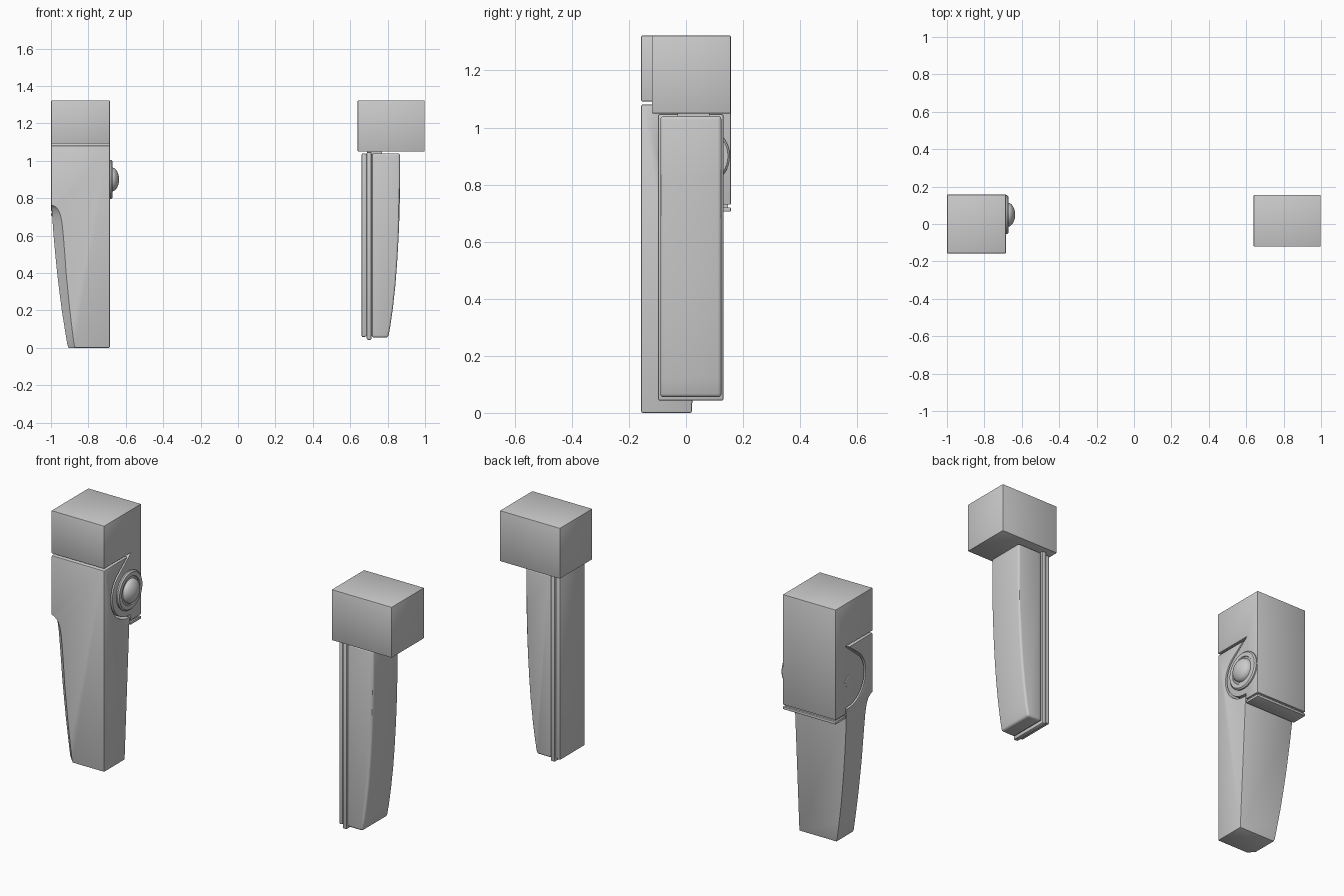
import bpy, bmesh, math
from math import sin, cos, radians
from mathutils import Vector

if "Cube" in bpy.data.objects:
    bpy.data.objects.remove(bpy.data.objects["Cube"])


def finish(name, bm, bevel=0.0, segments=2, cutter=None):
    """Mesh object with optional bevel and intersection, modifiers applied."""
    bmesh.ops.recalc_face_normals(bm, faces=bm.faces)
    me = bpy.data.meshes.new(name)
    bm.to_mesh(me)
    bm.free()
    ob = bpy.data.objects.new(name, me)
    bpy.context.collection.objects.link(ob)
    if bevel:
        m = ob.modifiers.new("bevel", 'BEVEL')
        m.width, m.segments = bevel, segments
        m.limit_method, m.angle_limit = 'ANGLE', radians(35)
    if cutter:
        m = ob.modifiers.new("shape", 'BOOLEAN')
        m.operation, m.solver, m.object = 'INTERSECT', 'EXACT', cutter
    bpy.ops.object.select_all(action='DESELECT')
    ob.select_set(True)
    bpy.context.view_layer.objects.active = ob
    bpy.ops.object.convert(target='MESH')
    bpy.ops.object.shade_smooth_by_angle(angle=radians(30))
    return ob


def prism(name, pts, axis, lo, hi, **kw):
    """Extrude a (y,z) profile along x, or an (x,z) profile along y."""
    place = (lambda p, d: (d, *p)) if axis == 'x' else (lambda p, d: (p[0], d, p[1]))
    bm = bmesh.new()
    face = bm.faces.new([bm.verts.new(place(p, lo)) for p in pts])
    ext = bmesh.ops.extrude_face_region(bm, geom=[face])
    shift = Vector((hi - lo, 0, 0) if axis == 'x' else (0, hi - lo, 0))
    bmesh.ops.translate(bm, vec=shift, verts=[v for v in ext['geom'] if isinstance(v, bmesh.types.BMVert)])
    return finish(name, bm, **kw)


def box(name, x, y, z, **kw):
    return prism(name, [(y[0], z[0]), (y[1], z[0]), (y[1], z[1]), (y[0], z[1])], 'x', *x, **kw)


def lathe(name, pts, cy, cz, n=40):
    """Spin an (x, radius) profile about the x axis."""
    bm = bmesh.new()
    vs = [bm.verts.new((x, cy + r, cz)) for x, r in pts]
    es = [bm.edges.new(p) for p in zip(vs, vs[1:])]
    bmesh.ops.spin(bm, geom=vs + es, cent=(0, cy, cz), axis=(1, 0, 0), angle=2 * math.pi, steps=n)
    bmesh.ops.remove_doubles(bm, verts=bm.verts, dist=1e-4)
    return finish(name, bm)


PY, PZ = 0.05, 0.9  # hinge pivot


def arc(r, a0, a1, n=18):
    return [(PY + r * cos(radians(a0 + (a1 - a0) * i / n)),
             PZ + r * sin(radians(a0 + (a1 - a0) * i / n))) for i in range(n + 1)]


# Hinge block: upper cube with a rear cheek rounded around the pivot
prism("hinge_block",
      [(-.157, 1.322), (.157, 1.322), (.157, .73), (.065, .73), (.065, .763)]
      + arc(.137, 270, 127) + [(.07, 1.092), (-.157, 1.092)],
      'x', -.999, -.685, bevel=.003)

# End plate below the block, on a recessed neck
box("end_plate_neck", (-.99, -.693), (.072, .147), (.712, .735))
box("end_plate", (-.999, -.685), (.066, .157), (.706, .72), bevel=.002)

# Envelope that tapers the leg's outer side and chamfers its front corner
rings = [(-.02, -.89, .035), (0, -.905, .035), (.015, -.912, .036), (.1, -.926, .039),
         (.2, -.942, .043), (.3, -.955, .046), (.4, -.967, .048), (.5, -.977, .051),
         (.6, -.986, .052), (.67, -.991, .050), (.71, -.994, .045), (.74, -.996, .034),
         (.757, -.998, .018), (.768, -.999, -.011), (.82, -1.01, -.012), (1.2, -1.02, -.012)]
bm = bmesh.new()
loops = []
for z, x, c in rings:
    loops.append([bm.verts.new(p) for p in (
        (x + c + .013, -.17, z), (x, -.157 + c, z), (x, .2, z), (-.67, .2, z), (-.67, -.17, z))])
for a, b in zip(loops, loops[1:]):
    for i in range(5):
        j = (i + 1) % 5
        bm.faces.new((a[i], a[j], b[j], b[i]))
bm.faces.new(loops[0])
bm.faces.new(loops[-1])
envelope = finish("leg_envelope", bm)
envelope.hide_render = True

# Folding leg: hooked around the hinge, tapering to the foot
prism("folding_leg",
      [(-.157, 0), (.02, 0), (.06, .72), (.06, .753)]
      + arc(.147, 270, 127) + [(.045, 1.081), (-.157, 1.081)],
      'x', -1.0, -.685, bevel=.006, cutter=envelope)
bpy.data.objects.remove(envelope)

# Hinge knob with domed centre, and the pin end on the other side
lathe("hinge_knob", [(-.70, 0), (-.70, .104), (-.678, .104), (-.671, .097), (-.671, .076),
                     (-.675, .073), (-.675, .064), (-.664, .062), (-.655, .055), (-.646, .043),
                     (-.639, .026), (-.636, .012), (-.635, 0)], PY, PZ)
lathe("hinge_pin", [(-.99, 0), (-.99, .03), (-1.0, .03), (-1.001, .028), (-1.001, 0)], PY, PZ, 24)

# Second leg: mounting block
box("mount_block", (.64, .997), (-.12, .156), (1.05, 1.322), bevel=.003)
box("mount_neck", (.69, .77), (-.03, .083), (1.03, 1.055))

# Leg inner cover, flange and curved outer shell
box("inner_cover", (.661, .684), (-.09, .124), (.057, 1.04), bevel=.008)
box("flange_core", (.675, .73), (-.085, .119), (.062, 1.035))
box("flange", (.688, .714), (-.098, .132), (.043, 1.047), bevel=.007)
curve = [(.866, 1.04), (.866, .82), (.863, .7), (.858, .58), (.851, .46), (.842, .34),
         (.829, .22), (.815, .12), (.803, .055)]
prism("outer_shell", [(.716, .055), (.716, 1.04)] + curve, 'y', -.09, .124, bevel=.012, segments=3)
